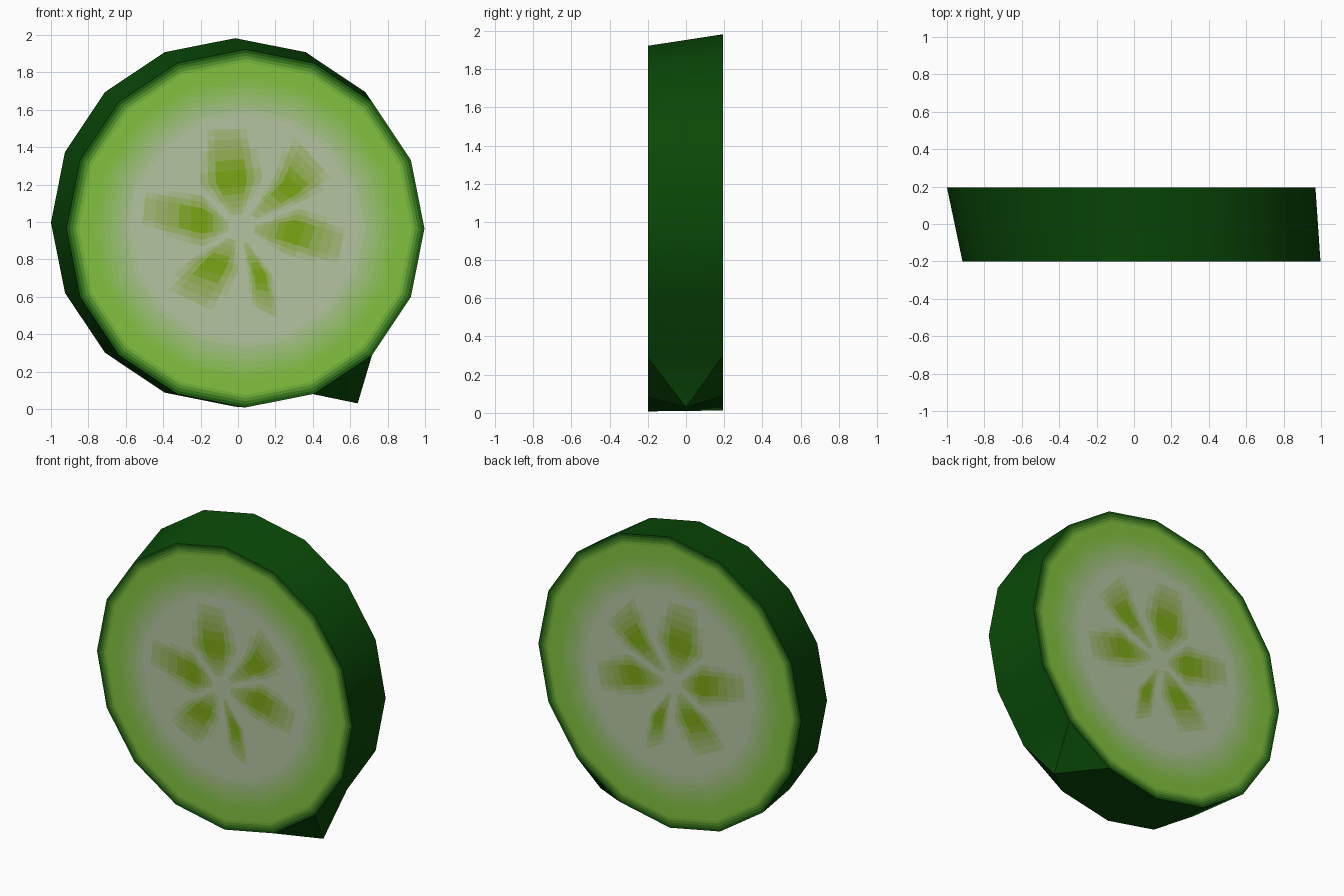
import bpy, bmesh
from math import cos, sin, pi
from mathutils import Vector

if "Cube" in bpy.data.objects:
    bpy.data.objects.remove(bpy.data.objects["Cube"])

SIDES = 16
FRONT = (0.04, -0.2, 0.965, 0.957)    # centre x, y, centre z, radius
BACK = (-0.015, 0.195, 0.9975, 0.985)

SKIN, FLESH = (18, 74, 16), (128, 192, 66)
PALE, SEED = (178, 194, 160), (122, 164, 28)


def mix(a, b, t):
    return tuple(p + (q - p) * t for p, q in zip(a, b))


def material(name, rgb):
    m = bpy.data.materials.get(name)
    if not m:
        m = bpy.data.materials.new(name)
        m.diffuse_color = [(c / 255) ** 2.2 for c in rgb] + [1]
        m.use_nodes = True
        m.node_tree.nodes["Principled BSDF"].inputs["Base Color"].default_value = m.diffuse_color
    return m


def finish(name, bm, mats):
    mesh = bpy.data.meshes.new(name)
    bm.to_mesh(mesh)
    bm.free()
    for m in mats:
        mesh.materials.append(m)
    ob = bpy.data.objects.new(name, mesh)
    bpy.context.collection.objects.link(ob)
    return ob


def ring(bm, end, k=1.0):
    x, y, z, r = end
    return [bm.verts.new((x + k * r * cos(2 * pi * i / SIDES), y,
                          z + k * r * sin(2 * pi * i / SIDES))) for i in range(SIDES)]


# Skin: slanted 16-sided band with one side pulled out to a point
bm = bmesh.new()
f, b = ring(bm, FRONT), ring(bm, BACK)
for i in range(SIDES):
    j = (i + 1) % SIDES
    if i == 13:
        tip = bm.verts.new((0.64, 0.0, 0.03))
        loop = [f[i], f[j], b[j], b[i]]
        for a in range(4):
            bm.faces.new((loop[a], loop[(a + 1) % 4], tip))
    else:
        bm.faces.new((f[i], f[j], b[j], b[i]))
bmesh.ops.recalc_face_normals(bm, faces=bm.faces)
# open band: make sure the top faces point up
top = max(bm.faces, key=lambda q: q.calc_center_median().z)
if top.normal.z < 0:
    bmesh.ops.reverse_faces(bm, faces=bm.faces)
skin = finish("skin", bm, [material("skin", SKIN)])
bpy.context.view_layer.objects.active = skin
skin.select_set(True)
bpy.ops.object.shade_smooth_by_angle(angle=0.6)

# Cut faces: concentric bands fading from skin to flesh to pale core
STOPS = [(1.0, SKIN), (0.93, FLESH), (0.85, FLESH), (0.62, PALE), (0.0, PALE)]
RADII = [1.0, 0.982, 0.965, 0.947, 0.93, 0.85, 0.82, 0.79, 0.76, 0.73, 0.70, 0.67, 0.64, 0.60]


def flesh_colour(k):
    for (r0, c0), (r1, c1) in zip(STOPS, STOPS[1:]):
        if k >= r1:
            return mix(c0, c1, (r0 - k) / (r0 - r1))


def cut_face(name, end):
    bm = bmesh.new()
    rings = [ring(bm, end, k) for k in RADII]
    mats = []
    for n in range(len(RADII)):
        k = (RADII[n] + RADII[n + 1]) / 2 if n + 1 < len(RADII) else 0.3
        mats.append(material("flesh_%02d" % n, flesh_colour(k)))
        if n + 1 == len(RADII):
            faces = [bm.faces.new(rings[n])]
        else:
            o, q = rings[n], rings[n + 1]
            faces = [bm.faces.new((o[i - 1], o[i], q[i], q[i - 1])) for i in range(SIDES)]
        for face in faces:
            face.material_index = n
            face.normal_update()
            if face.normal.y * end[1] < 0:
                face.normal_flip()
    return finish(name, bm, mats)


# Seed pockets: (inner left, inner right, outer left, outer right) in x, z
HUB = Vector((0.005, 0.965))
POCKETS = [
    ((-0.20, 1.20), (0.13, 1.24), (-0.20, 1.55), (0.07, 1.55)),
    ((0.20, 1.25), (0.36, 1.12), (0.28, 1.54), (0.56, 1.22)),
    ((0.33, 1.07), (0.25, 0.83), (0.63, 0.98), (0.58, 0.73)),
    ((0.18, 0.72), (0.06, 0.70), (0.25, 0.42), (0.05, 0.54)),
    ((0.00, 0.74), (-0.25, 0.80), (-0.12, 0.46), (-0.44, 0.63)),
    ((-0.19, 0.87), (-0.19, 1.14), (-0.58, 0.97), (-0.55, 1.20)),
]
LEVELS, ROWS, COLS = 8, 6, 8


def seed_pockets(name, end):
    bm = bmesh.new()
    side = 1 if end[1] > 0 else -1
    scale = end[3] / FRONT[3]

    def place(p):
        return bm.verts.new((end[0] + (p.x - FRONT[0]) * scale, end[1] + side * 0.003,
                             end[2] + (p.y - FRONT[2]) * scale))

    for pocket in POCKETS:
        il, ir, ol, orr = map(Vector, pocket)
        sections = [(HUB.lerp(il, 0.15), HUB.lerp(ir, 0.15), il, ir, 0.0, 1.0),
                    (il, ir, ol, orr, 1.0, 0.0)]
        for l0, r0, l1, r1, s0, s1 in sections:
            grid = [[place(l0.lerp(l1, u / ROWS).lerp(r0.lerp(r1, u / ROWS), v / COLS))
                     for v in range(COLS + 1)] for u in range(ROWS + 1)]
            for u in range(ROWS):
                for v in range(COLS):
                    t = (u + 0.5) / ROWS
                    edge = 1 - abs(2 * (v + 0.5) / COLS - 1)
                    s = (s0 + (s1 - s0) * t) * min(1, edge * 1.5 + 0.1)
                    face = bm.faces.new((grid[u][v], grid[u][v + 1],
                                         grid[u + 1][v + 1], grid[u + 1][v]))
                    face.material_index = min(LEVELS - 1, int(s * LEVELS))
                    face.normal_update()
                    if face.normal.y * side < 0:
                        face.normal_flip()
    return finish(name, bm, [material("seed_%d" % n, mix(PALE, SEED, n / (LEVELS - 1)))
                             for n in range(LEVELS)])


for label, end in (("front", FRONT), ("back", BACK)):
    cut_face(label + "_cut_face", end)
    seed_pockets(label + "_seed_pockets", end)
